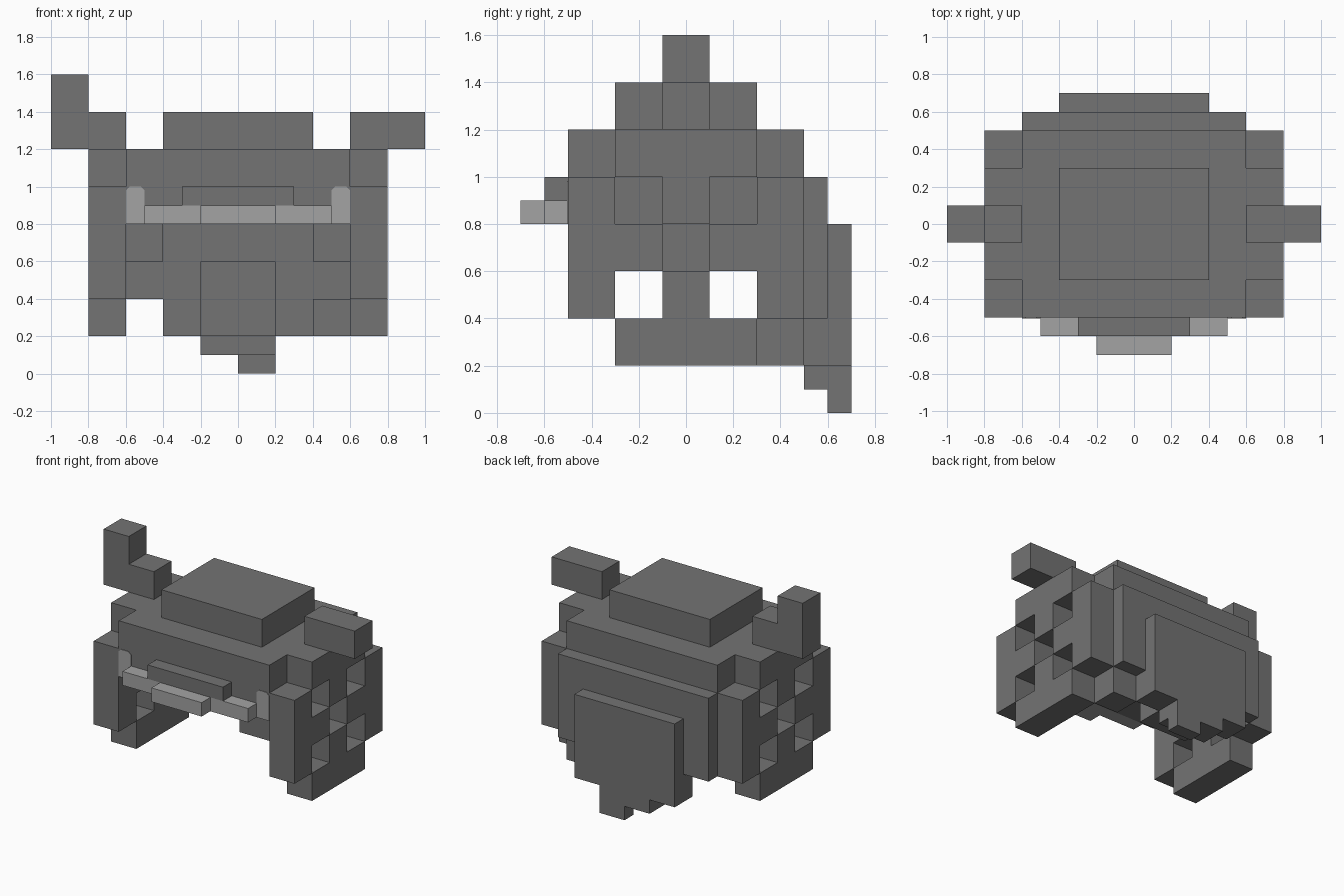
import bpy
import bmesh

cube = bpy.data.objects.get("Cube")
if cube:
    bpy.data.objects.remove(cube, do_unlink=True)


def material(name, value):
    m = bpy.data.materials.new(name)
    m.use_nodes = True
    col = (value, value, value, 1)
    m.diffuse_color = col
    m.node_tree.nodes["Principled BSDF"].inputs["Base Color"].default_value = col
    return m


DARK = material("dark grey", 0.172)
LIGHT = material("light grey", 0.366)


def finish(name, bm, mat):
    bmesh.ops.recalc_face_normals(bm, faces=bm.faces)
    me = bpy.data.meshes.new(name)
    bm.to_mesh(me)
    bm.free()
    me.materials.append(mat)
    ob = bpy.data.objects.new(name, me)
    bpy.context.collection.objects.link(ob)
    return ob


def prism(name, outline, y0, y1, mat=DARK):
    """Extrude an (x, z) outline from y0 to y1."""
    bm = bmesh.new()
    face = bm.faces.new([bm.verts.new((x, y0, z)) for x, z in outline])
    ext = bmesh.ops.extrude_face_region(bm, geom=[face])["geom"]
    verts = [v for v in ext if isinstance(v, bmesh.types.BMVert)]
    bmesh.ops.translate(bm, verts=verts, vec=(0, y1 - y0, 0))
    return finish(name, bm, mat)


def box(name, x, y, z, mat=DARK):
    corners = [(x[0], z[0]), (x[1], z[0]), (x[1], z[1]), (x[0], z[1])]
    return prism(name, corners, y[0], y[1], mat)


def lattice(name, rows, x0, x1, y_start, z_top, s):
    """One-cell-thick pierced panel in the y-z plane, outer faces only."""
    bm = bmesh.new()
    cells = {(c, r) for r, row in enumerate(rows)
             for c, ch in enumerate(row) if ch == "#"}
    for c, r in cells:
        ya, yb = y_start + c * s, y_start + (c + 1) * s
        za, zb = z_top - (r + 1) * s, z_top - r * s
        loop = [(ya, za), (yb, za), (yb, zb), (ya, zb)]
        for x in (x0, x1):
            bm.faces.new([bm.verts.new((x, y, z)) for y, z in loop])
        for i, (dc, dr) in enumerate(((0, 1), (1, 0), (0, -1), (-1, 0))):
            if (c + dc, r + dr) not in cells:
                (y1, z1), (y2, z2) = loop[i], loop[(i + 1) % 4]
                quad = [(x0, y1, z1), (x0, y2, z2), (x1, y2, z2), (x1, y1, z1)]
                bm.faces.new([bm.verts.new(p) for p in quad])
    bmesh.ops.remove_doubles(bm, verts=bm.verts, dist=1e-4)
    return finish(name, bm, DARK)


# Crown of the helmet
box("crown", (-.6, .6), (-.5, .5), (.8, 1.2))
box("crown_top", (-.4, .4), (-.3, .3), (1.2, 1.4))

# Side panels with a chequered set of openings
ROWS = [".###.",
        "#.#.#",
        "##.##",
        "#.#.#",
        ".###."]
for side, s in (("left", 1), ("right", -1)):
    lattice(side + "_side_panel", ROWS, .6 * s, .8 * s, -.5, 1.2, .2)
    box(side + "_inner_block", sorted((.4 * s, .6 * s)), (-.1, .1), (.6, .8))

# Horns: the left one is broken off short
box("left_horn", (.6, 1), (-.1, .1), (1.2, 1.4))
prism("right_horn", [(-.6, 1.2), (-.6, 1.4), (-.8, 1.4), (-.8, 1.6),
                     (-1, 1.6), (-1, 1.2)], -.1, .1)

# Layered back with ragged lower edges
prism("back_layer", [(-.6, 1), (.6, 1), (.6, .4), (.4, .4), (.4, .2), (.2, .2),
                     (.2, .1), (-.2, .1), (-.2, .2), (-.4, .2), (-.4, .4),
                     (-.6, .4)], .5, .6)
prism("back_plate", [(-.4, .8), (.4, .8), (.4, .2), (.2, .2), (.2, 0), (0, 0),
                     (0, .1), (-.2, .1), (-.2, .2), (-.4, .2)], .6, .7)
box("inner_back_block", (-.2, .2), (.3, .5), (.2, .6))
box("back_corner_block", (.4, .6), (.3, .5), (.2, .4))

# Brow and pale mouth guard
box("brow", (-.3, .3), (-.6, -.5), (.9, 1))
box("guard_bar", (-.5, .5), (-.6, -.5), (.8, .9), LIGHT)
box("guard_front", (-.2, .2), (-.7, -.6), (.8, .9), LIGHT)
for side, s in (("left", 1), ("right", -1)):
    tip = [(.5, .8), (.6, .8), (.6, .98), (.58, 1), (.52, 1), (.5, .98)]
    prism(side + "_guard_tip", [(x * s, z) for x, z in tip], -.504, -.498, LIGHT)
